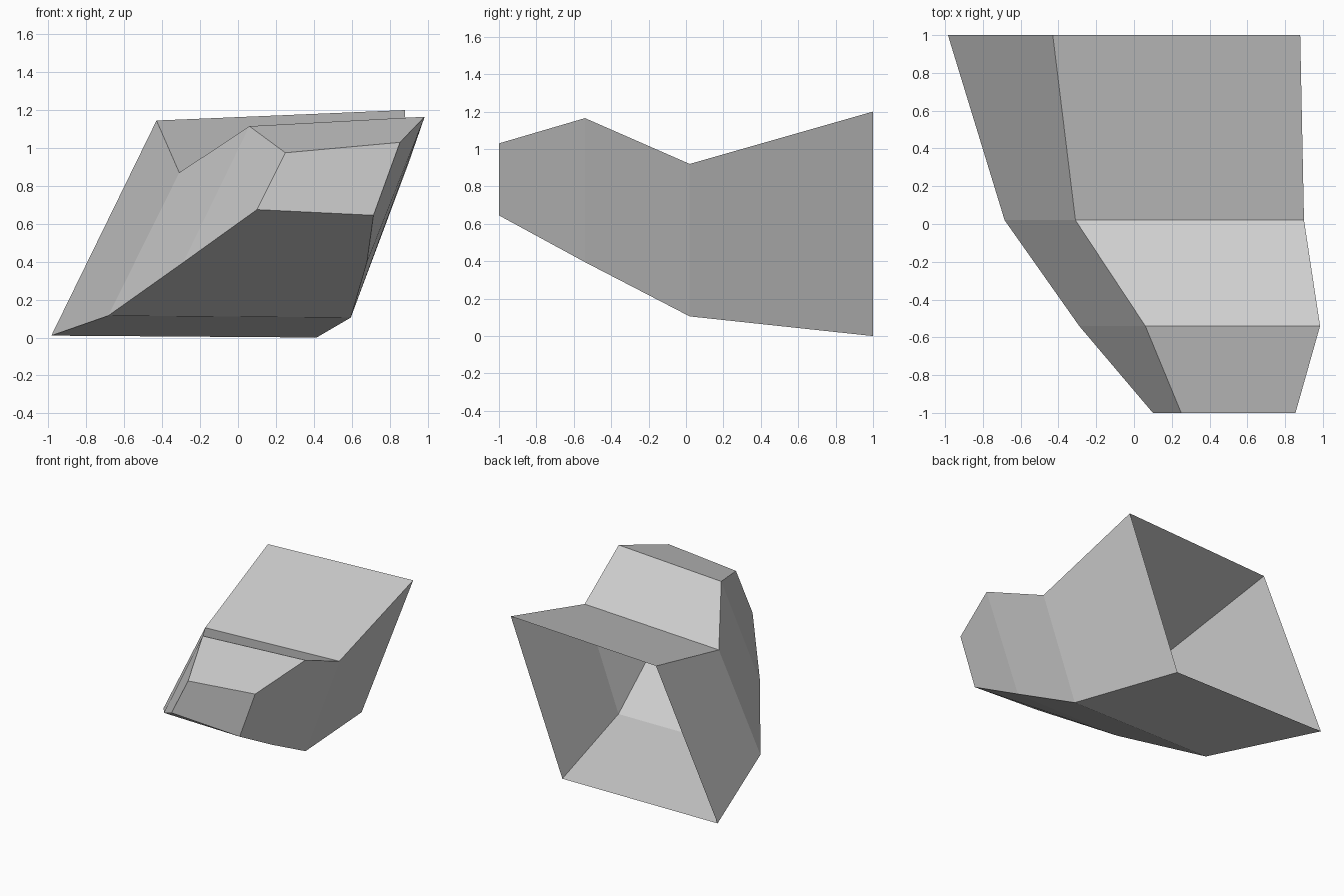
import bpy
import bmesh

if "Cube" in bpy.data.objects:
    bpy.data.objects.remove(bpy.data.objects["Cube"])

# Four-cornered cross-sections from front to back:
# (y, top left, top right, bottom right, bottom left), corners as (x, z)
SECTIONS = [
    (-1.00, (0.25, 0.975), (0.855, 1.03), (0.715, 0.645), (0.10, 0.675)),
    (-0.54, (0.06, 1.115), (0.985, 1.165), (0.68, 0.395), (-0.29, 0.395)),
    (0.02, (-0.31, 0.87), (0.90, 0.92), (0.595, 0.105), (-0.685, 0.115)),
    (1.00, (-0.43, 1.145), (0.88, 1.20), (0.415, 0.0), (-0.985, 0.01)),
]

grey = bpy.data.materials.new("light grey")
grey.diffuse_color = (0.62, 0.62, 0.62, 1.0)
grey.use_nodes = True
grey.node_tree.nodes["Principled BSDF"].inputs["Base Color"].default_value = grey.diffuse_color

# Hollow shell: lofted walls, closed at the front, open at the back
bm = bmesh.new()
rings = [[bm.verts.new((x, y, z)) for x, z in corners] for y, *corners in SECTIONS]
for front, back in zip(rings, rings[1:]):
    for i in range(4):
        j = (i + 1) % 4
        bm.faces.new((front[i], back[i], back[j], front[j]))

# Front cap
bm.faces.new(rings[0])
bmesh.ops.recalc_face_normals(bm, faces=bm.faces[:])

# The shell must face outward: the front cap points to -y
bm.faces.ensure_lookup_table()
bm.normal_update()
if bm.faces[-1].normal.y > 0:
    bmesh.ops.reverse_faces(bm, faces=bm.faces[:])

mesh = bpy.data.meshes.new("tapered_shell")
bm.to_mesh(mesh)
bm.free()
mesh.materials.append(grey)
shell = bpy.data.objects.new("tapered_shell", mesh)
bpy.context.collection.objects.link(shell)
